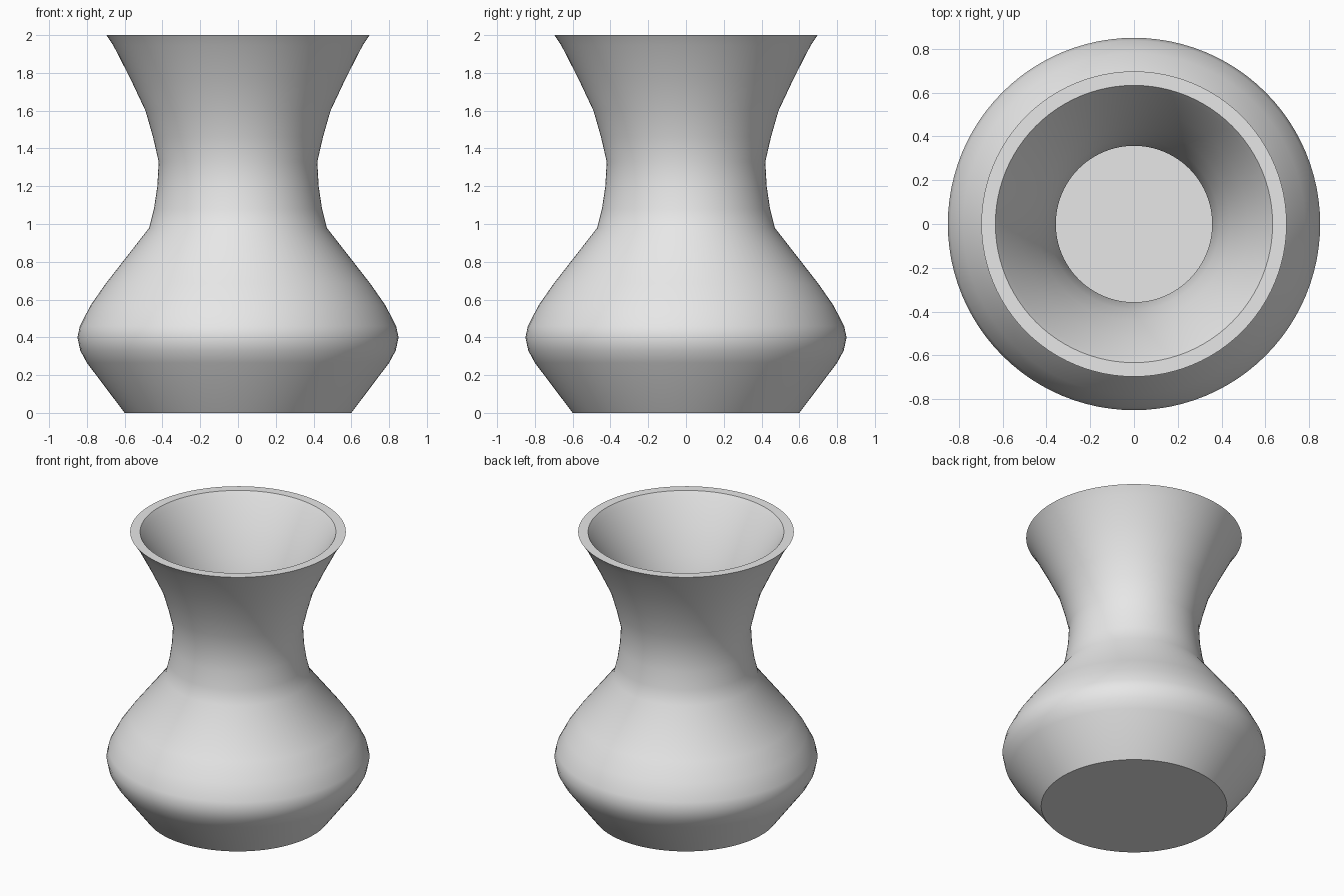
import bpy
import bmesh
import math

cube = bpy.data.objects.get("Cube")
if cube:
    bpy.data.objects.remove(cube, do_unlink=True)

SEGMENTS = 96

# Outer wall: (radius, height) from foot to lip
outer = [(0.60, 0), (0.80, 0.265), (0.835, 0.33), (0.85, 0.40), (0.837, 0.46),
         (0.78, 0.57), (0.70, 0.685), (0.47, 0.98), (0.445, 1.08),
         (0.427, 1.20), (0.42, 1.33), (0.45, 1.46), (0.49, 1.60),
         (0.57, 1.77), (0.66, 1.945), (0.697, 2.0)]
# Inner wall: lip down to the floor, keeping an even thickness
inner = [(0.633, 2.0), (0.61, 1.965), (0.52, 1.80), (0.44, 1.63), (0.39, 1.48),
         (0.357, 1.33), (0.365, 1.19), (0.385, 1.06), (0.415, 0.95),
         (0.65, 0.645), (0.73, 0.53), (0.775, 0.45), (0.785, 0.40),
         (0.775, 0.355), (0.745, 0.295), (0.57, 0.06)]


def lathe(name, profile, material):
    """Spin a profile around z and cap both ends with flat discs."""
    bm = bmesh.new()
    rings = []
    for r, z in profile:
        rings.append([bm.verts.new((r * math.cos(a), r * math.sin(a), z))
                      for a in (math.tau * i / SEGMENTS for i in range(SEGMENTS))])
    for low, high in zip(rings, rings[1:]):
        for i in range(SEGMENTS):
            j = (i + 1) % SEGMENTS
            bm.faces.new((low[i], low[j], high[j], high[i]))
    bm.faces.new(rings[0])
    bm.faces.new(rings[-1])
    bmesh.ops.recalc_face_normals(bm, faces=bm.faces)
    mesh = bpy.data.meshes.new(name)
    bm.to_mesh(mesh)
    bm.free()
    mesh.materials.append(material)
    obj = bpy.data.objects.new(name, mesh)
    bpy.context.collection.objects.link(obj)
    return obj


# Plain pale clay
clay = bpy.data.materials.new("pale grey clay")
clay.use_nodes = True
colour = (0.8, 0.8, 0.8, 1)
clay.diffuse_color = colour
clay.node_tree.nodes["Principled BSDF"].inputs["Base Color"].default_value = colour

# Hollow vase body with a flat lip, foot and floor
vase = lathe("vase", outer + inner, clay)
bpy.context.view_layer.objects.active = vase
vase.select_set(True)
bpy.ops.object.shade_smooth_by_angle(angle=math.radians(40))
